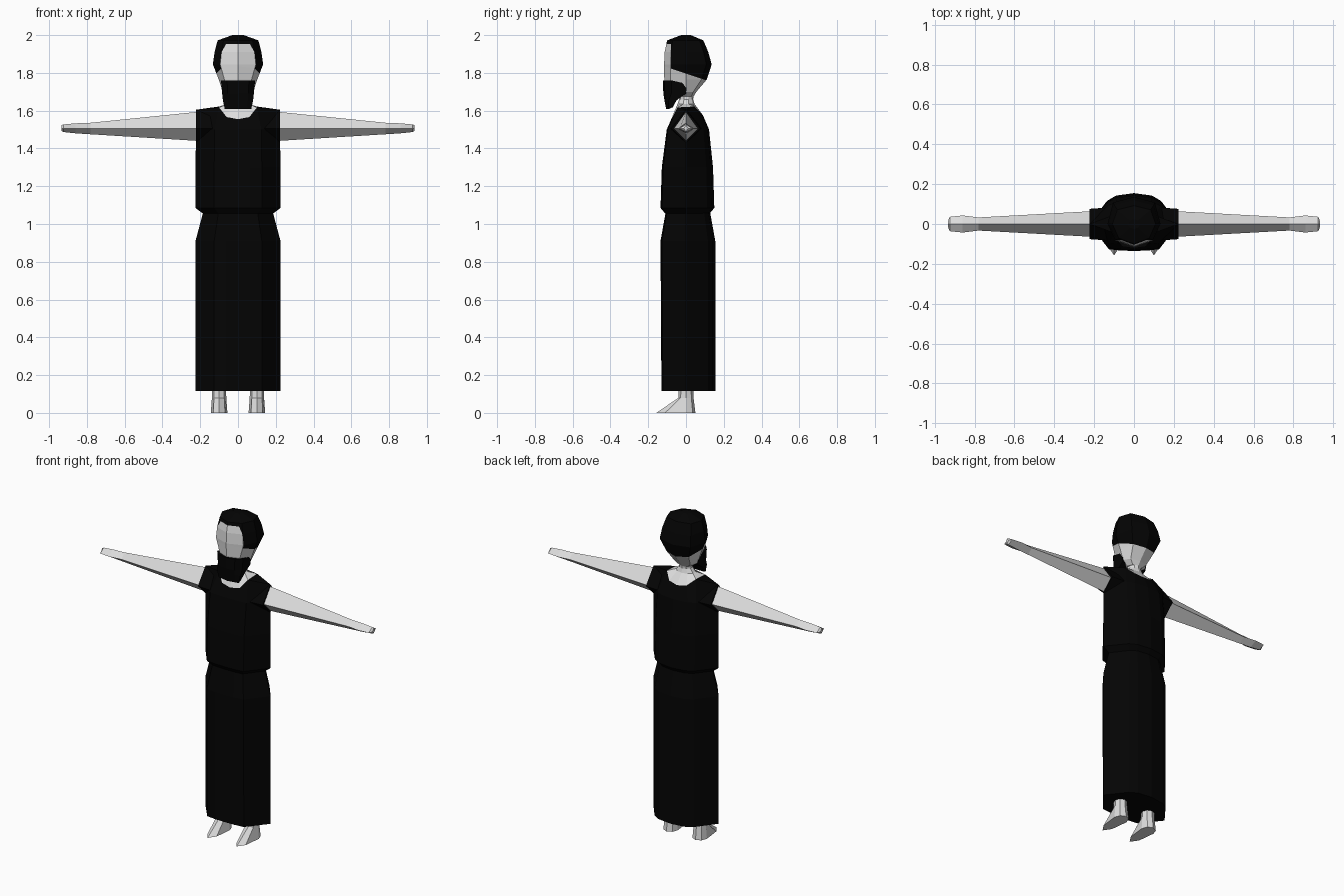
import bpy, bmesh, math
from mathutils import Vector

if "Cube" in bpy.data.objects:
    bpy.data.objects.remove(bpy.data.objects["Cube"])


def material(name, v):
    m = bpy.data.materials.new(name)
    m.diffuse_color = (v, v, v, 1)
    m.use_nodes = True
    m.node_tree.nodes["Principled BSDF"].inputs["Base Color"].default_value = m.diffuse_color
    return m


SKIN = material("pale_skin", 0.72)
BLACK = material("black", 0.0012)


def mirrored(half):
    """Full ring from a half ring running front centre to back centre."""
    return half + [(-x, y, z) for x, y, z in reversed(half[1:-1])]


def oval(n, hw, yf, yb, z, cx=0.0, back=1.0):
    """Oval ring; back pushes out the corners behind the middle."""
    half = []
    for i in range(n // 2 + 1):
        a = math.pi * (2 * i / n - 0.5)
        s = math.sin(a)
        k = back if 0.01 < s < 0.99 else 1.0
        half.append((k * hw * math.cos(a), k * s * (yf if s < 0 else yb), z))
    return [(x + cx, y, z) for x, y, z in mirrored(half)]


def garment(hw, yf, yb, z):
    """Cloth cross-section: flat front, pointed sides, rounder back."""
    return mirrored([(0, -yf, z), (.28 * hw, -.99 * yf, z), (.56 * hw, -.94 * yf, z),
                     (hw, 0, z), (.6 * hw, .75 * yb, z), (.4 * hw, .92 * yb, z), (0, yb, z)])


def loft(name, rings, mats, cap_start=True, cap_end=True, extra=()):
    bm = bmesh.new()
    rows = [[bm.verts.new(p) for p in r] for r in rings]
    n = len(rows[0])
    for a, b in zip(rows, rows[1:]):
        for i in range(n):
            j = (i + 1) % n
            bm.faces.new((a[i], a[j], b[j], b[i]))
    if cap_start:
        bm.faces.new(rows[0][::-1])
    if cap_end:
        bm.faces.new(rows[-1])
    for idx in extra:
        bm.faces.new([rows[-1][i] for i in idx])
    bmesh.ops.recalc_face_normals(bm, faces=bm.faces)
    me = bpy.data.meshes.new(name)
    bm.to_mesh(me)
    bm.free()
    for m in mats:
        me.materials.append(m)
    ob = bpy.data.objects.new(name, me)
    bpy.context.collection.objects.link(ob)
    return ob


# Long skirt
loft("skirt", [garment(.225, .13, .155, .115),
               garment(.225, .135, .155, .91),
               garment(.185, .108, .128, 1.06)], [BLACK])

# Top with a scooped neckline
front = [(0, -.078, 1.555), (.06, -.07, 1.566), (.1, -.045, 1.617)]
back = [(.1, .045, 1.622), (.06, .08, 1.585), (0, .09, 1.575)]
loft("top", [garment(.185, .11, .125, 1.055),
             garment(.225, .135, .15, 1.085),
             garment(.225, .128, .143, 1.3),
             garment(.222, .102, .122, 1.5),
             mirrored(front + [(.222, 0, 1.605)] + back)], [BLACK],
     cap_end=False, extra=[(2, 3, 4), (8, 9, 10)])

# Neck, spreading out to fill the neckline
loft("neck", [mirrored(front + back),
              oval(10, .06, .045, .045, 1.635),
              oval(10, .04, .036, .038, 1.66),
              oval(10, .038, .036, .045, 1.72)], [SKIN], cap_start=False)

# Head with hair marked off by cut lines
head = loft("head", [oval(8, .045, .07, .04, 1.675),
                     oval(8, .08, .105, .055, 1.70),
                     oval(8, .102, .115, .11, 1.765, back=1.06),
                     oval(8, .133, .116, .136, 1.845, back=1.12),
                     oval(8, .124, .113, .118, 1.91, back=1.12),
                     oval(8, .108, .1, .092, 1.972, back=1.1),
                     oval(8, .03, .025, .025, 2.0)], [SKIN, BLACK])
HAIR_CO, HAIR_N = Vector((0, -.085, 1.825)), Vector((0, .065, .195)).normalized()
bm = bmesh.new()
bm.from_mesh(head.data)
for co, no in ((HAIR_CO, HAIR_N), (Vector((0, -.08, 0)), Vector((0, 1, 0))),
               (Vector((0, 0, 1.953)), Vector((0, 0, 1)))):
    bmesh.ops.bisect_plane(bm, geom=bm.verts[:] + bm.edges[:] + bm.faces[:],
                           plane_co=co, plane_no=no, dist=1e-5)
for f in bm.faces:
    c = f.calc_center_median()
    above = (c - HAIR_CO).dot(HAIR_N) > 0
    f.material_index = int(above and (c.y > -.08 or c.z > 1.953))
bm.to_mesh(head.data)
bm.free()


# Beard wrapping the jaw
def beard_ring(hw, y0, y1, z0, z1):
    ym = y0 + .35 * (y1 - y0)
    return mirrored([(0, y0, z0), (.65 * hw, y0 + .008, z0), (hw, ym, z0),
                     (hw, y1, z1), (0, y1, z1)])


loft("beard", [beard_ring(.07, -.105, -.07, 1.608, 1.618),
               beard_ring(.08, -.114, -.05, 1.655, 1.655),
               beard_ring(.084, -.12, .0, 1.69, 1.69),
               beard_ring(.089, -.122, .005, 1.76, 1.742)], [BLACK])

# Arms, diamond in section, with tapering hands: x, half depth, bottom, top
ARM = [(.18, .066, 1.438, 1.597), (.78, .033, 1.475, 1.536), (.86, .043, 1.48, 1.533),
       (.925, .036, 1.487, 1.527), (.935, .012, 1.492, 1.522)]
SLEEVE = [(.1, .085, 1.42, 1.61), (.223, .076, 1.43, 1.605)]


def diamonds(rows, s):
    return [[(s * x, -d, 1.505), (s * x, 0, lo), (s * x, d, 1.505), (s * x, 0, hi)]
            for x, d, lo, hi in rows]


for side, s in (("left", 1), ("right", -1)):
    loft(side + "_arm", diamonds(ARM, s), [SKIN])
    loft(side + "_sleeve", diamonds(SLEEVE, s), [BLACK])
    # Leg ending in a pointed foot
    loft(side + "_leg", [oval(8, .044, .157, .05, 0, s * .1),
                         oval(8, .038, .04, .04, .08, s * .1),
                         oval(8, .037, .038, .038, .13, s * .1)], [SKIN])
